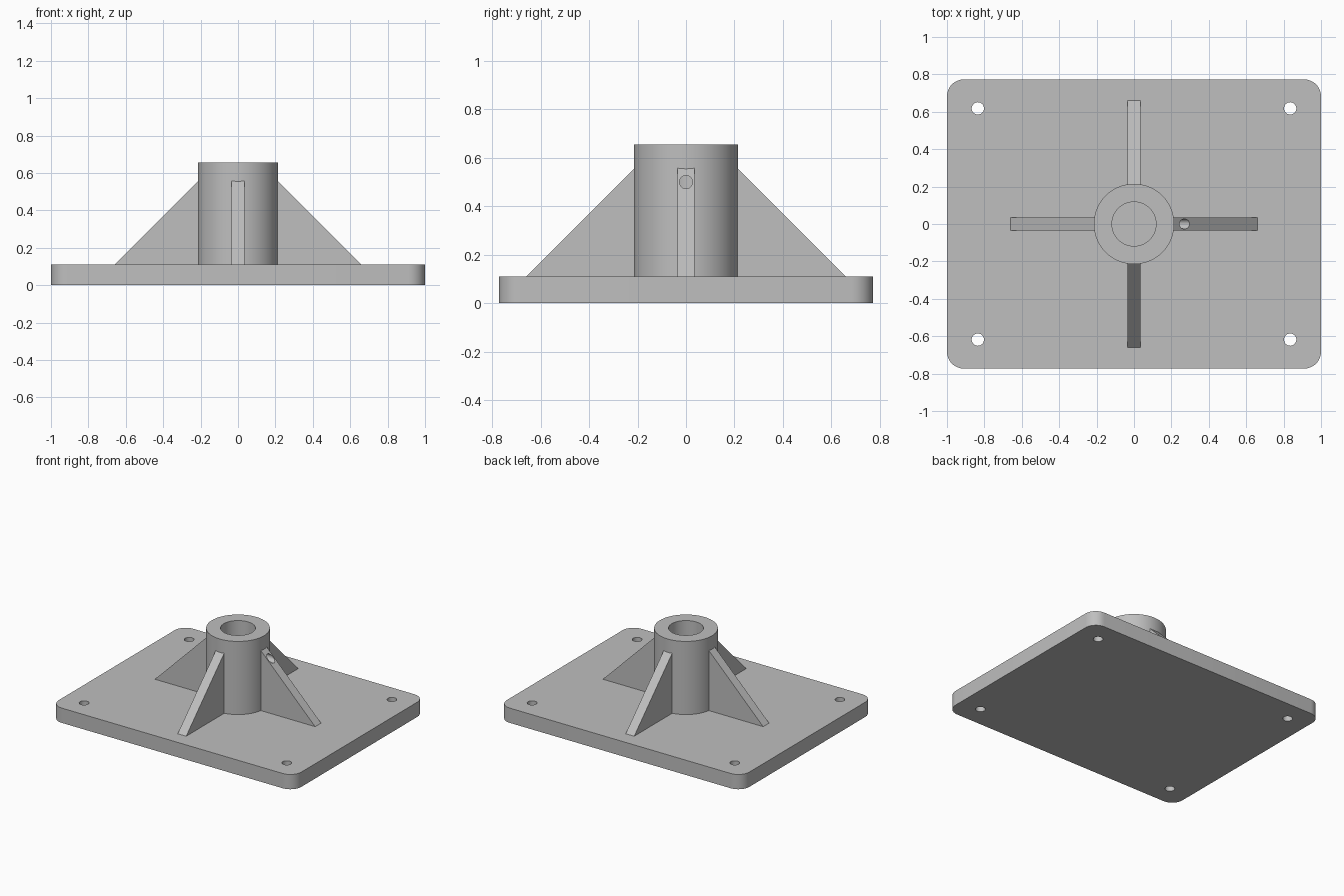
import bpy
import bmesh
import math
from mathutils import Matrix

PLATE_TOP = 0.11
SINK = 0.09          # parts start slightly inside the plate
HOLE_R = 0.033

cube = bpy.data.objects.get("Cube")
if cube:
    bpy.data.objects.remove(cube, do_unlink=True)

grey = bpy.data.materials.new("plain grey")
grey.use_nodes = True
grey.diffuse_color = (0.52, 0.52, 0.52, 1)
grey.node_tree.nodes["Principled BSDF"].inputs["Base Color"].default_value = (0.52, 0.52, 0.52, 1)


def extrude_outline(name, points, direction):
    """Solid made by sweeping a flat outline along a direction."""
    bm = bmesh.new()
    face = bm.faces.new([bm.verts.new(p) for p in points])
    swept = bmesh.ops.extrude_face_region(bm, geom=[face])["geom"]
    verts = [g for g in swept if isinstance(g, bmesh.types.BMVert)]
    bmesh.ops.translate(bm, verts=verts, vec=direction)
    bmesh.ops.recalc_face_normals(bm, faces=bm.faces)
    return finish(name, bm)


def finish(name, bm):
    mesh = bpy.data.meshes.new(name)
    bm.to_mesh(mesh)
    bm.free()
    mesh.materials.append(grey)
    obj = bpy.data.objects.new(name, mesh)
    bpy.context.collection.objects.link(obj)
    return obj


def cylinder(name, radius, z0, z1, x=0, y=0, sides=32):
    ring = [(x + radius * math.cos(2 * math.pi * i / sides),
             y + radius * math.sin(2 * math.pi * i / sides), z0) for i in range(sides)]
    return extrude_outline(name, ring, (0, 0, z1 - z0))


def cut(obj, cutter):
    mod = obj.modifiers.new("cut", 'BOOLEAN')
    mod.operation = 'DIFFERENCE'
    mod.solver = 'EXACT'
    mod.object = cutter
    bpy.context.view_layer.objects.active = obj
    bpy.ops.object.modifier_apply(modifier=mod.name)


def discard(obj):
    bpy.data.objects.remove(obj, do_unlink=True)


# Base plate with rounded corners
half_x, half_y, corner = 1.0, 0.773, 0.09
outline = []
for quarter, (sx, sy) in enumerate([(1, 1), (-1, 1), (-1, -1), (1, -1)]):
    for step in range(9):
        a = math.radians(90) * (quarter + step / 8)
        outline.append((sx * (half_x - corner) + corner * math.cos(a),
                        sy * (half_y - corner) + corner * math.sin(a), 0))
plate = extrude_outline("base_plate", outline, (0, 0, PLATE_TOP))

# Four bolt holes
for sx in (-1, 1):
    for sy in (-1, 1):
        drill = cylinder("bolt_drill", HOLE_R, -0.1, 0.3, sx * 0.835, sy * 0.618)
        cut(plate, drill)
        discard(drill)

# Socket tube with a bore down to the plate
tube = cylinder("socket_tube", 0.215, SINK, 0.655, sides=96)
bore = cylinder("bore_drill", 0.118, 0, 0.9, sides=64)
cut(tube, bore)
discard(bore)

# Triangular ribs around the tube
ribs = []
for i, side in enumerate(("left", "back", "right", "front")):
    profile = [(0.19, -0.035, SINK), (0.68, -0.035, SINK), (0.19, -0.035, 0.58)]
    rib = extrude_outline(side + "_rib", profile, (0, 0.07, 0))
    rib.data.transform(Matrix.Rotation(i * math.pi / 2, 4, 'Z'))
    ribs.append(rib)

# Set-screw hole through the left rib and tube wall
pin = cylinder("screw_drill", 0.027, 0.05, 0.5)
pin.data.transform(Matrix.Translation((0, 0, 0.5)) @ Matrix.Rotation(math.pi / 2, 4, 'Y'))
for part in (tube, ribs[0]):
    cut(part, pin)
discard(pin)

# Smooth round walls, keep crisp edges
bpy.ops.object.select_all(action='DESELECT')
for obj in [plate, tube] + ribs:
    obj.select_set(True)
bpy.context.view_layer.objects.active = plate
bpy.ops.object.shade_smooth_by_angle(angle=math.radians(30))
